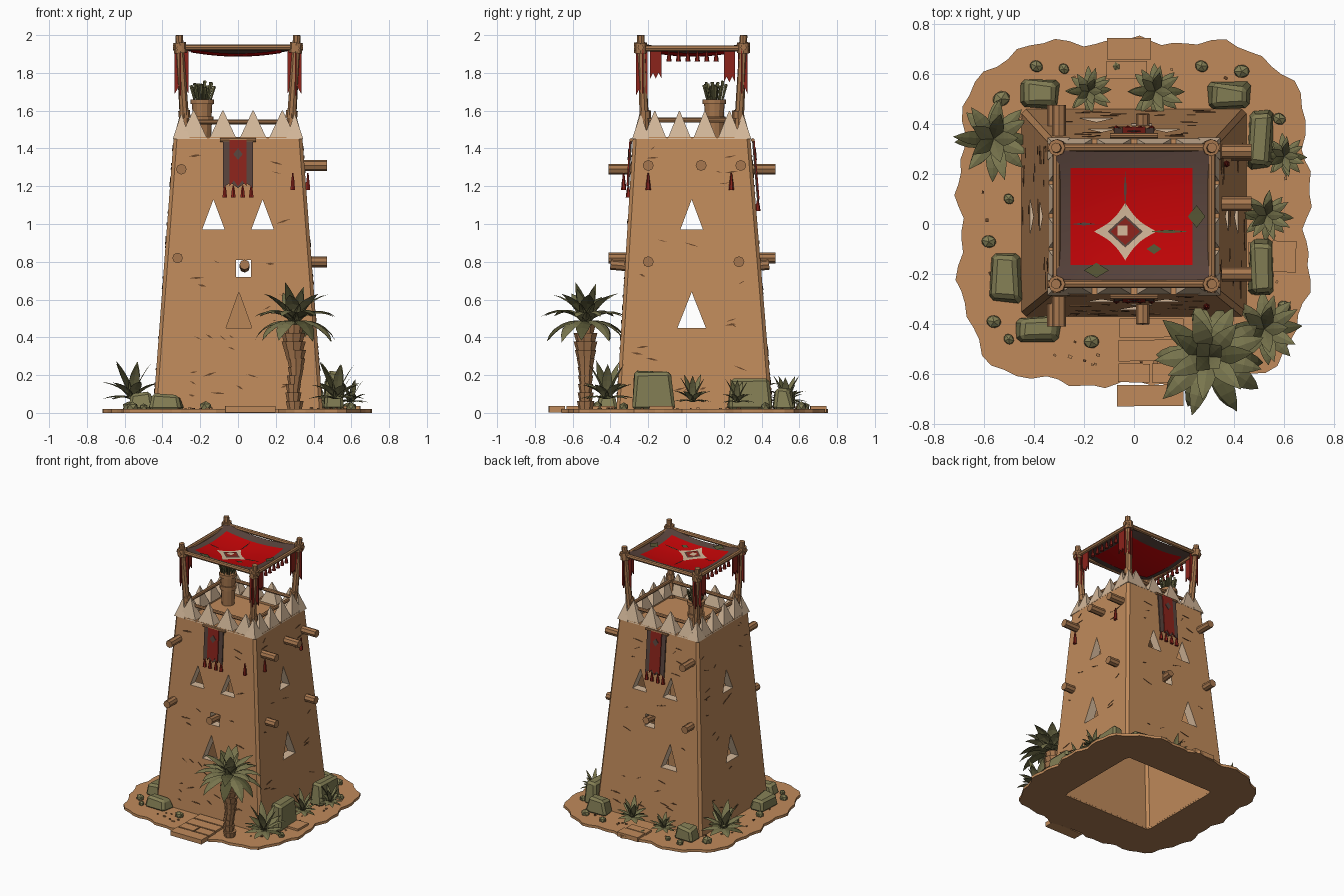
import bpy, bmesh, math, random
from mathutils import Matrix, Vector

if "Cube" in bpy.data.objects:
    bpy.data.objects.remove(bpy.data.objects["Cube"])

random.seed(4)
R = random.uniform
COLOURS = [("clay", 190, 137, 91), ("dark_brown", 104, 72, 47), ("wood", 166, 119, 80),
           ("cream", 210, 182, 152), ("bright_red", 196, 13, 16), ("dull_red", 138, 40, 33),
           ("grey_brown", 90, 70, 63), ("leaf_green", 120, 117, 79), ("dark_olive", 86, 85, 55),
           ("moss_stone", 130, 125, 85)]
CLAY, DARK, WOOD, CREAM, RED, DULL, GREY, LEAF, OLIVE, MOSS = range(10)
MATS = []
for n, *rgb in COLOURS:
    m = bpy.data.materials.new(n)
    m.diffuse_color = [(c / 255) ** 2.2 for c in rgb] + [1]
    m.use_nodes = True
    m.node_tree.nodes["Principled BSDF"].inputs["Base Color"].default_value = m.diffuse_color
    MATS.append(m)


def make(name, bm, smooth=False, closed=True):
    if closed:
        bmesh.ops.recalc_face_normals(bm, faces=bm.faces)
    me = bpy.data.meshes.new(name)
    bm.to_mesh(me)
    bm.free()
    for m in MATS:
        me.materials.append(m)
    ob = bpy.data.objects.new(name, me)
    bpy.context.collection.objects.link(ob)
    if smooth:
        bpy.context.view_layer.objects.active = ob
        ob.select_set(True)
        bpy.ops.object.shade_smooth_by_angle(angle=math.radians(40))
        ob.select_set(False)
    return ob


def paint(verts, mi):
    for f in {f for v in verts for f in v.link_faces}:
        f.material_index = mi


def box(bm, c, s, mi, rot=0):
    mx = Matrix.Translation(c) @ Matrix.Rotation(rot, 4, 'Z') @ Matrix.Diagonal((*s, 1))
    v = bmesh.ops.create_cube(bm, size=1, matrix=mx)["verts"]
    paint(v, mi)
    return v


def rod(bm, a, b, r1, r2=None, mi=WOOD, seg=8):
    a, b = Vector(a), Vector(b)
    mx = Matrix.Translation((a + b) / 2) @ (b - a).to_track_quat('Z', 'Y').to_matrix().to_4x4()
    paint(bmesh.ops.create_cone(bm, cap_ends=True, segments=seg, radius1=r1, matrix=mx,
          radius2=r1 if r2 is None else r2, depth=(b - a).length)["verts"], mi)


def prism(bm, pts, axis, d0, d1, mi, slope=0):
    """Extrude a (u, z) outline along x or y; slope leans it with the wall."""
    rings = []
    for d in (d0, d1):
        rings.append([bm.verts.new((u, d + slope * z, z) if axis == 'y' else (d + slope * z, u, z))
                      for u, z in pts])
    n = len(pts)
    fs = [bm.faces.new(rings[0]), bm.faces.new(rings[1][::-1])]
    fs += [bm.faces.new((rings[0][i], rings[0][(i + 1) % n], rings[1][(i + 1) % n], rings[1][i]))
           for i in range(n)]
    for f in fs:
        f.material_index = mi


# Wall positions at a height
def wx(z): return .45 - .075 * z
def wf(z): return -.37 + .061 * z
def wb(z): return .46 - .082 * z


# Hollow tapered tower with recessed deck
bm = bmesh.new()
loops = []
for z, inset in ((1.42, .06), (1.46, .06), (1.46, 0), (.75, 0), (.01, 0), (.01, .07), (1.37, .06)):
    x, y0, y1, c = wx(z) - inset, wf(z) + inset, wb(z) - inset, .018
    loops.append([bm.verts.new((px, py, z)) for px, py in (
        (x, y0 + c), (x, y1 - c), (x - c, y1), (c - x, y1), (-x, y1 - c), (-x, y0 + c), (c - x, y0), (x - c, y0))])
for a, b in zip(loops, loops[1:]):
    for i in range(8):
        bm.faces.new((a[i], a[(i + 1) % 8], b[(i + 1) % 8], b[i]))
bm.faces.new(loops[0])
bm.faces.new(loops[-1])
tower = make("tower", bm)

# Window openings
bm = bmesh.new()
def tri(u, z, w, h): return [(u - w, z), (u + w, z), (u, z + h)]
for wall, low in ((wf, .005), (wb, -.15)):
    for u, z, w, h in ((-.13, .97, .06, .16), (.13, .97, .06, .16), (low, .45, .068, .19)):
        prism(bm, tri(u, z, w, h), 'y', wall(z) - .12, wall(z) + .12, CREAM)
    prism(bm, [(-.01, .72), (.07, .72), (.07, .81), (-.01, .81)], 'y', wall(.8) - .12, wall(.8) + .12, CREAM)
for s in (-1, 1):
    for z, w, h in ((.97, .06, .16), (.45, .075, .19)):
        prism(bm, tri(.03, z, w, h), 'x', s * wx(z) - .12, s * wx(z) + .12, CREAM)
cutter = make("window_cutter", bm)
cutter.hide_render = True
cutter.hide_set(True)
mod = tower.modifiers.new("windows", 'BOOLEAN')
mod.object, mod.operation, mod.solver = cutter, 'DIFFERENCE', 'EXACT'

# Cracks and worn chips on the walls, kept clear of the windows
bm = bmesh.new()
for side in range(4):
    for i in range(34):
        z, u, w, h = R(.08, 1.42), R(-.27, .3), R(.012, .04), R(.002, .006)
        t = R(-.014, .014)
        if any(a < z < b and c < u < d for a, b, c, d in (
                (.42, .67, -.26, .15), (.94, 1.15, -.24, .24), (.69, .84, -.06, .12), (1.1, 1.46, -.14, .14))):
            continue
        pts = [(u - w, z - t), (u, z - h), (u + w, z + t), (u, z + h)]
        if side < 2:
            d, sl = ((-.37, .061), (.46, -.082))[side]
            prism(bm, pts, 'y', d - .003, d + .003, DARK, sl)
        else:
            s = 1 if side == 2 else -1
            prism(bm, pts, 'x', s * .447, s * .453, DARK, -s * .075)
make("wall_cracks", bm)

# Pointed battlements
bm = bmesh.new()
def spike(x, y, sx, sy, h):
    mx = Matrix.Translation((x, y, 1.45 + h / 2)) @ Matrix.Diagonal((sx, sy, 1, 1)) @ Matrix.Rotation(math.pi / 4, 4, 'Z')
    paint(bmesh.ops.create_cone(bm, cap_ends=True, segments=4, radius1=.7071, radius2=.03,
                                depth=h, matrix=mx)["verts"], CREAM)
for x in (-.235, -.08, .08, .235):
    for y in (-.24, .3):
        spike(x, y, .145, .085, .15)
for s in (-.3, .3):
    for y in (-.165, -.035, .1, .23):
        spike(s, y, .085, .125, .148)
    for y in (-.24, .3):
        spike(s, y, .09, .09, .13)
make("battlements", bm)

# Beam ends poking out of the walls
bm = bmesh.new()
for x, z in ((-.3, 1.29), (-.32, .82)):
    rod(bm, (x, wf(z) + .05, z), (x, -.41, z), .028)
    rod(bm, (x, wb(z) - .05, z), (x, .475, z), .028)
for y, z in ((-.2, 1.31), (.08, 1.31), (.29, 1.31), (-.2, .8), (.28, .8)):
    rod(bm, (wx(z) - .05, y, z), (.47, y, z), .029)
rod(bm, (.035, -.24, .77), (.035, -.4, .785), .027)
rod(bm, (.035, .3, .77), (.035, .44, .785), .027)
make("beam_ends", bm, True)

# Canopy posts, beams, rails and rope bindings
bm = bmesh.new()
for s in (-1, 1):
    for y0, y1 in ((-.215, -.24), (.275, .305)):
        rod(bm, (s * .275, y0, 1.42), (s * .312, y1, 2), .026, .02)
        rod(bm, (s * .304, y1, 1.905), (s * .309, y1, 1.96), .034)
        rod(bm, (s * .282, y0, 1.56), (s * .286, y0, 1.6), .031)
    rod(bm, (s * .31, -.275, 1.93), (s * .31, .335, 1.93), .016)
    rod(bm, (s * .28, -.22, 1.55), (s * .28, .28, 1.55), .013)
for y in (-.24, .305):
    rod(bm, (-.345, y, 1.935), (.345, y, 1.935), .016)
    rod(bm, (-.28, y * .92, 1.54), (.28, y * .92, 1.54), .013)
make("canopy_frame", bm, True)

# Sagging canopy: draped panels laid over each other
bm = bmesh.new()
def drape(cx, cy, hx, hy, lift, mi, diamond=False, n=12, curve=0):
    g = []
    for i in range(n + 1):
        for j in range(n + 1):
            u, v = 2 * i / n - 1, 2 * j / n - 1
            if diamond:
                u, v = (u + v) / 2, (v - u) / 2
            k = 1 - curve * abs(u * v) * 2
            x, y = cx + u * hx * k, cy + v * hy * k
            z = 1.955 - .035 * (1 - (x / .31) ** 2) - .03 * (1 - ((y - .035) / .26) ** 2)
            g.append(bm.verts.new((x, y, z + lift)))
    for i in range(n):
        for j in range(n):
            a = i * (n + 1) + j
            bm.faces.new((g[a], g[a + n + 1], g[a + n + 2], g[a + 1])).material_index = mi
drape(-.005, .035, .305, .258, 0, GREY)
drape(-.01, .03, .243, .193, .004, RED)
drape(-.01, .03, .24, .19, -.004, RED)
drape(-.035, -.03, .125, .115, .008, CREAM, True, 12, .35)
drape(-.035, -.03, .07, .064, .012, GREY, True)
drape(-.035, -.03, .058, .054, .015, DULL, True)
drape(-.045, -.025, .02, .02, .018, CREAM)
for cx, cy, w, h, mi in ((-.035, .14, .006, .07, GREY), (.14, -.03, .08, .007, OLIVE), (-.2, 0, .05, .006, GREY),
                         (.25, .03, .035, .045, OLIVE), (-.15, -.185, .05, .03, OLIVE), (.08, -.1, .03, .02, OLIVE)):
    drape(cx, cy, w, h, .01, mi, True, 4)
make("canopy_cloth", bm, True, False)

# Wall banners, hanging flags and tassels
bm = bmesh.new()
def tassel(x, y, z, h=.05):
    rod(bm, (x, y, z), (x, y, z - h * .4), .004, .008, DULL, 6)
    rod(bm, (x, y, z - h * .4), (x, y, z - h), .009, .014, DULL, 6)
def cloth(u0, u1, z0, z1, axis, d, mi, slope=0, t=.004):
    n = 4
    pts = [(u0, z1), (u1, z1)] + [(u1 + (u0 - u1) * i / n, z0 + (.03 if i % 2 else 0)) for i in range(n + 1)]
    prism(bm, pts, axis, d - t, d + t, mi, slope)
for d, sl, s, z0 in ((-.378, .061, -1, 1.19), (.472, -.082, 1, 1.12)):
    cloth(-.08, .08, z0, 1.445, 'y', d, GREY, sl)
    cloth(-.045, .045, z0 + .01, 1.445, 'y', d + s * .006, DULL, sl)
    prism(bm, [(-.025, 1.37), (0, 1.34), (.025, 1.37), (0, 1.4)], 'y', d + s * .008, d + s * .013, GREY, sl)
    rod(bm, (-.095, d + sl * 1.445, 1.445), (.095, d + sl * 1.445, 1.445), .01)
    for x in (-.07, -.025, .025, .07):
        tassel(x, d + sl * z0, z0 + .015, .065)
for s in (-1, 1):
    for u0, u1, z0 in ((-.265, -.205, 1.68), (-.19, -.13, 1.77), (.2, .26, 1.75), (.275, .325, 1.69)):
        cloth(u0, u1, z0, 1.925, 'x', s * .306, DULL)
    for y in (-.228, .294):
        cloth(min(s * .262, s * .335), max(s * .262, s * .335), 1.69, 1.925, 'y', y, DULL)
    for i in range(6):
        tassel(s * .3, -.09 + i * .05, 1.915, .055)
for x, y in ((.29, -.33), (.37, -.2), (.37, .24)):
    tassel(x, y, 1.27, .09)
make("banners_and_tassels", bm)

# Basket of arrows on the deck
bm = bmesh.new()
for z0, z1, a, b in ((1.42, 1.54, .045, .052), (1.54, 1.57, .06, .06), (1.57, 1.635, .05, .054), (1.635, 1.66, .062, .062)):
    rod(bm, (-.19, .15, z0), (-.19, .15, z1), a, b, WOOD, 12)
for i in range(22):
    a, r = i * 2.4, .042 * math.sqrt(i / 22)
    dx, dy = r * math.cos(a), r * math.sin(a)
    rod(bm, (-.19 + dx, .15 + dy, 1.64), (-.19 + 1.6 * dx, .15 + 1.6 * dy, R(1.72, 1.76)), .004, .009, (OLIVE, LEAF)[i % 2], 4)
make("arrow_basket", bm)

# Ground slab with wavy rim and open centre
bm = bmesh.new()
N, ring = 96, []
for i in range(N):
    t = 2 * math.pi * (i + .5) / N
    c, s = math.cos(t), math.sin(t)
    r = (abs(c / .695) ** 4 + abs(s / .685) ** 4) ** -.25 + .014 * math.sin(13 * t) + .01 * math.sin(29 * t + 1)
    q = min(.38 / abs(c), .345 / abs(s))
    ring.append([bm.verts.new(p) for p in ((r * c, .045 + r * s, 0), (r * c, .045 + r * s, .02),
                                           (q * c, .045 + q * s, .02), (q * c, .045 + q * s, 0))])
for i in range(N):
    a, b = ring[i], ring[(i + 1) % N]
    for k in range(4):
        bm.faces.new((a[k], b[k], b[(k + 1) % 4], a[(k + 1) % 4])).material_index = (CLAY, CLAY, CLAY, WOOD)[k]
make("ground", bm)

# Paving slabs and pebbles
bm = bmesh.new()
for x, y, w, d in ((.065, -.685, .27, .09), (.0, -.595, .13, .08), (.135, -.595, .13, .08), (.065, -.505, .26, .09),
                   (.07, -.415, .26, .08), (-.02, .7, .18, .09), (-.03, .615, .17, .075), (.6, -.13, .1, .13), (.5, -.13, .09, .12)):
    box(bm, (x, y, .0185), (w - .005, d - .005, .034), CLAY, R(-.03, .03))
for i in range(60):
    t = R(0, 6.28)
    r = R(.52, .6) * (1 + .12 * abs(math.sin(2 * t)))
    k = R(.006, .013)
    box(bm, (r * math.cos(t), .045 + r * math.sin(t), .022), (k, k * 1.3, k), (CLAY, DARK, WOOD)[i % 3], t)
make("paving_and_pebbles", bm)

# Mossy boulders
bm = bmesh.new()
for x, y, w, d, h in ((-.38, .52, .16, .12, .12), (.38, .51, .18, .11, .13), (-.515, -.21, .13, .21, .11), (-.38, -.42, .18, .1, .1),
                      (.5, .34, .1, .24, .18), (.51, -.17, .1, .24, .22)):
    vs = box(bm, (x, y, h / 2 + .008), (w, d, h - .012), MOSS)
    for v in vs:
        top = v.co.z > .05
        k = .8 if top else 1
        v.co = (x + (v.co.x - x) * k + R(-.012, .012), y + (v.co.y - y) * k + R(-.012, .012), v.co.z + (R(-.015, .008) if top else 0))
    es = list({e for v in vs for e in v.link_edges})
    bmesh.ops.bevel(bm, geom=es, offset=.016, segments=1, affect='EDGES', material=MOSS)
for x, y, r in ((-.53, .5, .04), (-.39, .63, .03), (-.28, .62, .025), (.27, .63, .03), (.43, .61, .035), (-.5, .1, .025), (-.58, -.07, .033),
                (-.56, -.39, .033), (-.17, -.47, .035), (-.5, -.46, .025), (.58, .42, .03), (.6, -.33, .03), (-.07, .63, .02)):
    mx = Matrix.Translation((x, y, .02 + r * .4)) @ Matrix.Rotation(r * 90, 4, 'Z') @ Matrix.Diagonal((1, .85, .8, 1))
    paint(bmesh.ops.create_icosphere(bm, subdivisions=1, radius=r, matrix=mx)["verts"], MOSS)
make("boulders", bm)


# Folded, drooping leaves
def leaf(bm, base, ang, length, e0, droop, w, mi, n=6):
    p, side, rows = Vector(base), Vector((-math.sin(ang), math.cos(ang), 0)), []
    for i in range(n + 1):
        t = i / n
        e = e0 - droop * t
        half = w * (.25 + .75 * math.sin(math.pi * min(1, t * .75 + .12))) * (1 - t ** 5)
        fold = Vector((0, 0, -.25 * half))
        rows.append([bm.verts.new(q) for q in (p - side * half + fold, p, p + side * half + fold)])
        p = p + Vector((math.cos(ang) * math.cos(e), math.sin(ang) * math.cos(e), math.sin(e))) * length / n
    for a, b in zip(rows, rows[1:]):
        for k in (0, 1):
            bm.faces.new((a[k], b[k], b[k + 1], a[k + 1])).material_index = mi


def crown(bm, base, size, w, tiers):
    for k, (count, e0, droop, f) in enumerate(tiers):
        for i in range(count):
            leaf(bm, base, 2 * math.pi * (i + .5 * k) / count + R(-.12, .12), size * f * R(.9, 1.08),
                 e0, droop, w, OLIVE if (i + k) % 4 == 0 else LEAF)


# Palm tree
bm = bmesh.new()
px, py, H = .3, -.53, .48
prof = (.044, .04, .038, .038, .04, .045, .054, .06, .06, .05)
for i, r in enumerate(prof):
    z = .01 + i * .045
    rod(bm, (px - .008 * math.sin(i), py, z), (px - .008 * math.sin(i), py, z + .052), r * .82, r * 1.08, WOOD, 9)
make("palm_trunk", bm)
bm = bmesh.new()
crown(bm, (px, py, H), .265, .041, ((10, .2, 1.5, 1), (9, .75, 1.5, 1), (7, 1.15, 1.1, .9), (4, 1.4, .4, .8)))
make("palm_leaves", bm, False, False)

# Low bushes
bm = bmesh.new()
for x, y, r, h in ((-.56, .34, .15, .28), (-.18, .53, .085, .15), (.085, .53, .105, .2), (.53, .035, .095, .2),
                   (.52, -.42, .14, .28), (.6, .27, .08, .18)):
    crown(bm, (x, y, .02 + h * .2), r * 1.15, r * .2, ((8, .35, .9, 1), (7, .9, 1.0, 1.1), (5, 1.25, .4, h / r * .68)))
make("bushes", bm, False, False)
